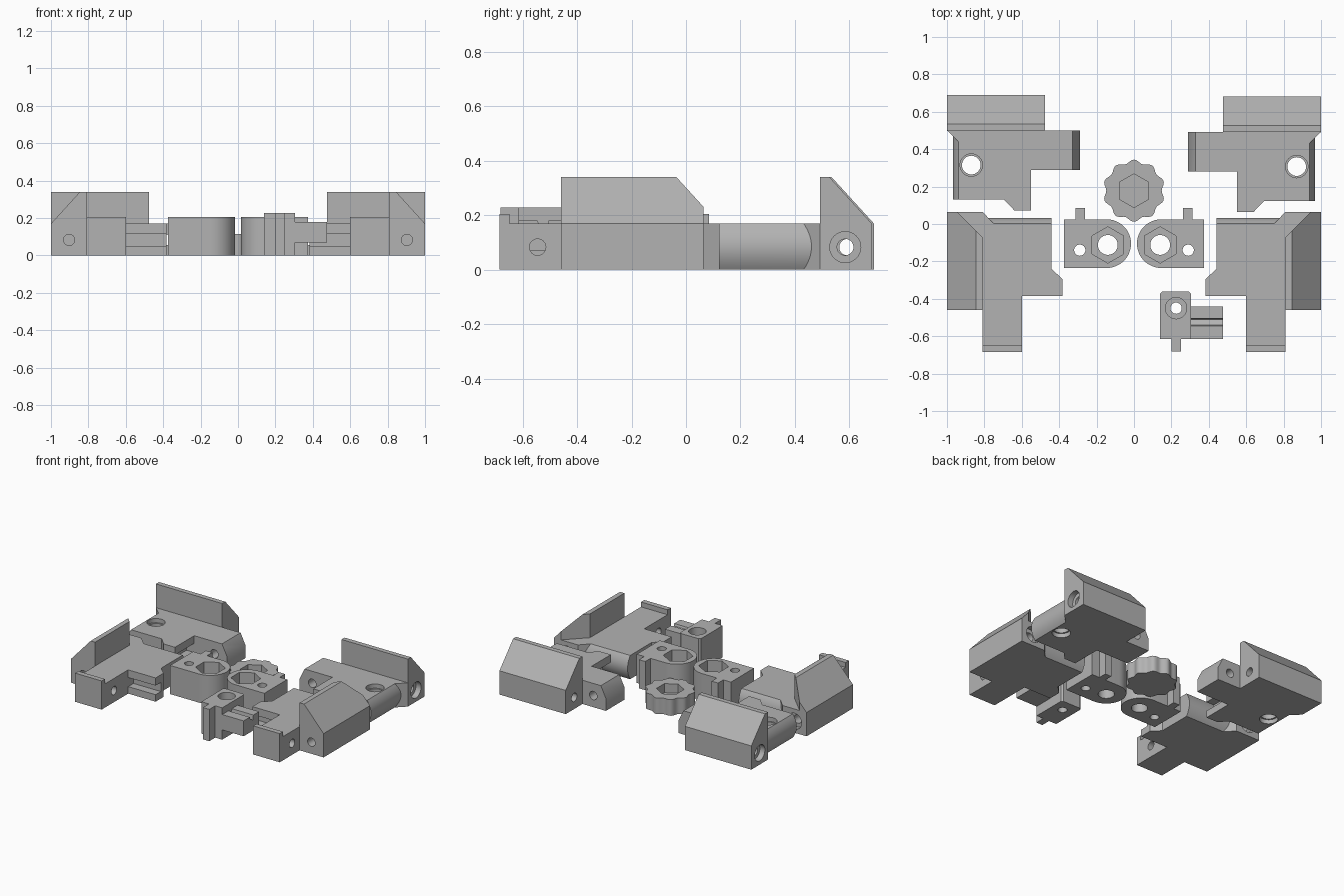
import bpy, bmesh, math

old = bpy.data.objects.get("Cube")
if old:
    bpy.data.objects.remove(old, do_unlink=True)

grey = bpy.data.materials.new("plain_grey")
grey.use_nodes = True
COLOUR = (0.45, 0.45, 0.45, 1)
grey.diffuse_color = COLOUR
grey.node_tree.nodes["Principled BSDF"].inputs["Base Color"].default_value = COLOUR

X, Y, Z = 0, 1, 2
H = 0.17


def prism(name, pts, axis, a, b, place=lambda p: p):
    """Extrude a profile along one axis, then map it into position."""
    bm = bmesh.new()
    rings = []
    for t in (a, b):
        ring = []
        for p in pts:
            c = list(p)
            c.insert(axis, t)
            ring.append(bm.verts.new(place(c)))
        rings.append(ring)
    bm.faces.new(rings[0])
    bm.faces.new(rings[1])
    n = len(pts)
    for i in range(n):
        j = (i + 1) % n
        bm.faces.new((rings[0][i], rings[0][j], rings[1][j], rings[1][i]))
    bmesh.ops.recalc_face_normals(bm, faces=bm.faces)
    mesh = bpy.data.meshes.new(name)
    bm.to_mesh(mesh)
    bm.free()
    mesh.materials.append(grey)
    obj = bpy.data.objects.new(name, mesh)
    bpy.context.collection.objects.link(obj)
    return obj


def disc(cx, cy, r, n=32, turn=0.0):
    return [(cx + r * math.cos(turn + math.tau * i / n),
             cy + r * math.sin(turn + math.tau * i / n)) for i in range(n)]


def rect(x0, x1, y0, y1):
    return [(x0, y0), (x1, y0), (x1, y1), (x0, y1)]


def combine(base, adds, cuts):
    """Union the adds, subtract the cuts, bake and tidy up."""
    for op, tools in (("UNION", adds), ("DIFFERENCE", cuts)):
        for tool in tools:
            tool.hide_render = True
            m = base.modifiers.new(op.lower(), "BOOLEAN")
            m.operation, m.solver, m.object = op, "EXACT", tool
    bpy.context.view_layer.update()
    deps = bpy.context.evaluated_depsgraph_get()
    mesh = bpy.data.meshes.new_from_object(base.evaluated_get(deps))
    base.modifiers.clear()
    base.data = mesh
    for tool in adds + cuts:
        bpy.data.objects.remove(tool, do_unlink=True)
    bpy.ops.object.select_all(action="DESELECT")
    base.select_set(True)
    bpy.context.view_layer.objects.active = base
    bpy.ops.object.shade_smooth_by_angle(angle=math.radians(30))


def jaw(name, place, front):
    """Corner jaw; first axis runs inward from the wall, second along it."""
    end = 0.75 if front else 0.71

    def part(pts, axis, a, b):
        return prism("part", pts, axis, a, b, place)

    plan = [(0.15, 0), (0.19, 0), (0.25, 0.062), (0.56, 0.062), (0.56, 0.305),
            (0.617, 0.36), (0.617, 0.45), (0.4, 0.45), (0.4, end),
            (0.19, end), (0.19, 0.5), (0.15, 0.5)]
    body = prism(name, plan, Z, 0, H, place)

    # bulging side next to the wall end
    arc = []
    for i in range(17):
        t = i / 8 - 1
        arc.append((0.062 - 0.03 * (1 - t * t), H / 2 + t * H / 2))
    barrel = part(arc + [(0.1, H), (0.1, 0)], X, 0.18, 0.56)

    # tall outer wall with sloped back
    wall = part([(0, 0), (0.19, 0), (0.19, 0.34), (0.155, 0.34), (0, H)], Y, 0, 0.525)
    adds = [barrel, wall]

    # bores and the slot in the inner shoulder
    cuts = [part(disc(0.097, 0.083, 0.03), Y, -0.1, 0.6),
            part(disc(0.097, 0.083, 0.057), Y, -0.1, 0.04),
            part(disc(0.61, 0.083, 0.03), X, 0.1, 0.5),
            part(rect(0.4, 0.7, 0.05, 0.115), Y, 0.39, 0.5)]
    if front:
        adds.append(part(rect(0.19, 0.4, 0.1, 0.205), Y, 0.713, end))
        cuts.append(part([(0.045, -0.01), (0.205, 0.15), (0.205, -0.01)], Z, H, 0.4))
    else:
        cuts += [part(disc(0.375, 0.13, 0.05), Z, -0.1, 0.3),
                 part(disc(0.375, 0.13, 0.06), Z, 0.14, 0.3),
                 part(disc(0.375, 0.13, 0.06), Z, -0.1, 0.03),
                 part([(end - 0.04, H), (end, 0.09), (0.8, 0.09), (0.8, H + 0.05),
                       (end - 0.04, H + 0.05)], X, 0.1, 0.5)]
    combine(body, adds, cuts)


def clamp(name, s):
    """Rounded nut block with a guide tab."""
    def place(p):
        return (s * p[0], p[1], p[2])

    cx, cy, r = 0.146, -0.105, 0.13
    rounded = [(cx + r * math.cos(a), cy + r * math.sin(a))
               for a in (math.pi / 2 + math.pi * i / 24 for i in range(25))]
    base = prism(name, rounded + [(0.373, cy - r), (0.373, cy + r)], Z, 0, 0.205, place)
    tab = prism("tab", rect(0.263, 0.313, 0, 0.085), Z, 0, 0.205, place)
    cuts = [prism("bore", disc(cx - 0.006, -0.112, 0.053), Z, -0.1, 0.3, place),
            prism("nut", disc(cx - 0.006, -0.112, 0.097, 6, math.pi / 6), Z, 0.1, 0.3, place),
            prism("pin", disc(0.29, -0.14, 0.03), Z, -0.1, 0.3, place)]
    combine(base, [tab], cuts)


for side, s in (("left", 1), ("right", -1)):
    back_y = 0.682 if s > 0 else 0.69
    jaw("front_jaw_" + side, lambda p: (s * (1 - p[0]), 0.065 - p[1], p[2]), True)
    jaw("back_jaw_" + side, lambda p: (s * (1 - p[1]), back_y - p[0], p[2]), False)
    clamp("clamp_" + side, s)

# scalloped knob with a nut pocket
lobes = []
for i in range(96):
    a = math.tau * i / 96
    r = 0.157 + 0.009 * math.cos(10 * (a - math.pi / 2))
    lobes.append((r * math.cos(a), 0.178 + r * math.sin(a)))
knob = prism("knob", lobes, Z, 0, 0.115)
combine(knob, [], [prism("pocket", disc(0, 0.178, 0.09, 6, math.pi / 6), Z, 0.05, 0.2)])

# small slider block with a guide tab and a notched arm
c = 0.012
outline = [(0.14, -0.615), (0.305, -0.615), (0.305, -0.36 - c), (0.305 - c, -0.36),
           (0.14 + c, -0.36), (0.14, -0.36 - c)]
slider = prism("slider", outline, Z, 0, 0.228)
guide = prism("guide", rect(0.2, 0.25, -0.682, -0.6), Z, 0, 0.228)
arm = prism("arm", [(-0.615, 0.07), (-0.44, 0.07), (-0.44, 0.18), (-0.505, 0.18),
                    (-0.51, 0.145), (-0.54, 0.165), (-0.545, 0.18), (-0.615, 0.18)],
            X, 0.28, 0.475)
combine(slider, [guide, arm],
        [prism("bore", disc(0.225, -0.45, 0.03), Z, -0.1, 0.3),
         prism("seat", disc(0.225, -0.45, 0.057), Z, 0.17, 0.3)])
